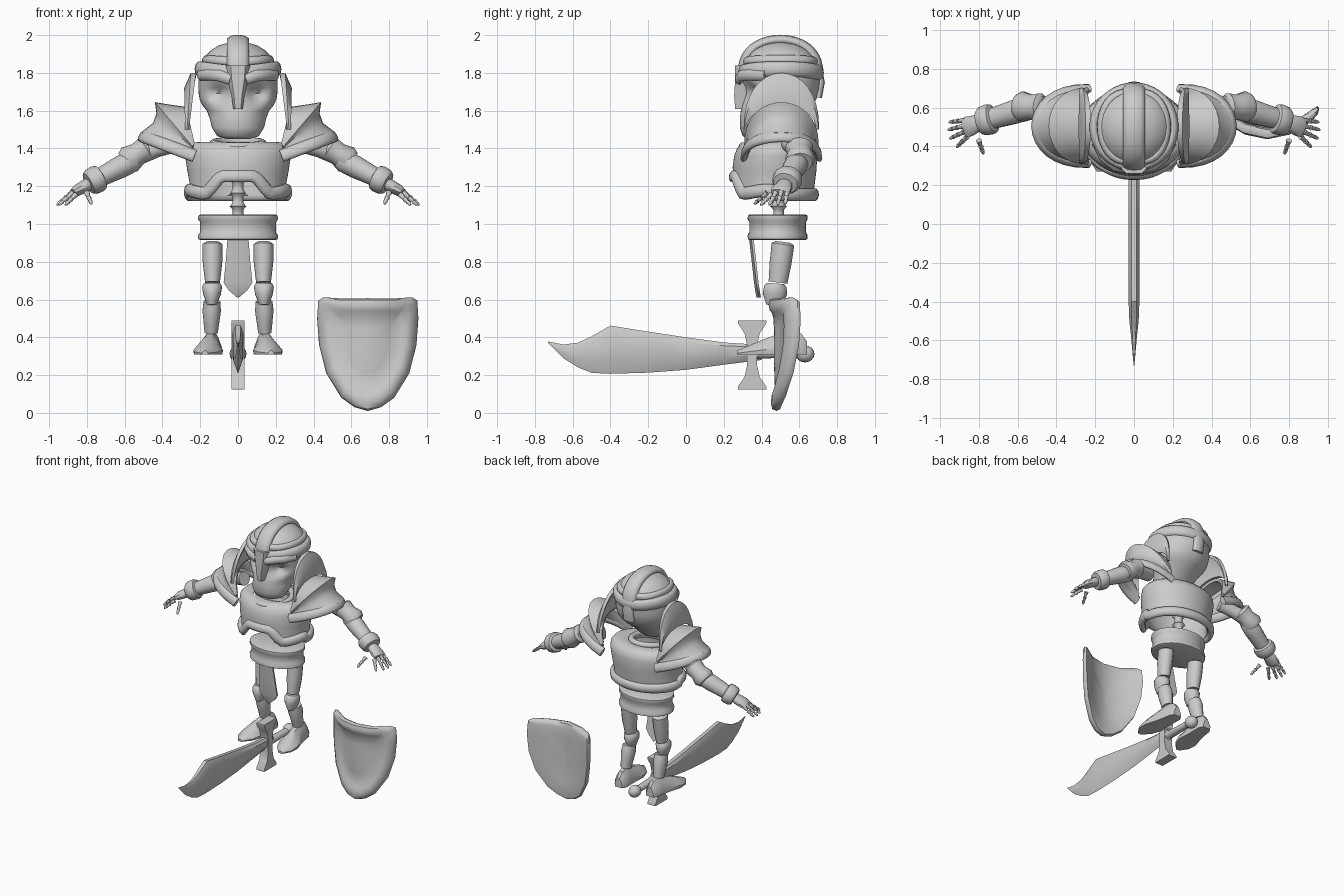
import bpy, bmesh
from math import sin, cos, pi, exp, radians
from mathutils import Vector as V

if "Cube" in bpy.data.objects:
    bpy.data.objects.remove(bpy.data.objects["Cube"])
grey = bpy.data.materials.new("plain grey")
grey.use_nodes = True
grey.diffuse_color = (0.6, 0.6, 0.6, 1)
grey.node_tree.nodes["Principled BSDF"].inputs["Base Color"].default_value = grey.diffuse_color


def finish(name, bm, thick=0, angle=45):
    bmesh.ops.recalc_face_normals(bm, faces=bm.faces)
    me = bpy.data.meshes.new(name)
    bm.to_mesh(me)
    bm.free()
    me.materials.append(grey)
    ob = bpy.data.objects.new(name, me)
    bpy.context.collection.objects.link(ob)
    bpy.ops.object.select_all(action="DESELECT")
    ob.select_set(True)
    bpy.context.view_layer.objects.active = ob
    if thick:
        mod = ob.modifiers.new("thickness", "SOLIDIFY")
        mod.thickness, mod.offset = thick, -1
        bpy.ops.object.modifier_apply(modifier=mod.name)
    bpy.ops.object.shade_smooth_by_angle(angle=radians(angle))
    return ob


def loft(name, rings, closed=True, caps=True, loop=False, thick=0, angle=45):
    """Skin a list of equal-length point rows."""
    bm = bmesh.new()
    rows = [[bm.verts.new(p) for p in r] for r in rings]
    n = len(rows[0])
    for a, b in zip(rows, rows[1:] + (rows[:1] if loop else [])):
        for i in range(n if closed else n - 1):
            j = (i + 1) % n
            bm.faces.new((a[i], a[j], b[j], b[i]))
    if caps and not loop:
        bm.faces.new(rows[0])
        bm.faces.new(rows[-1])
    return finish(name, bm, thick, angle)


def ring(c, u, v, n=16):
    return [V(c) + V(u) * cos(2 * pi * i / n) + V(v) * sin(2 * pi * i / n) for i in range(n)]


def flat_ring(z, rx, yf, yb, n=32):
    return ring((0, (yf + yb) / 2, z), (rx, 0, 0), (0, (yb - yf) / 2, 0), n)


def limb(name, a, b, stations, n=14, side=V((0, 1, 0))):
    """Tapered tube from a to b; stations are (position, width, depth)."""
    a, b = V(a), V(b)
    d = b - a
    u = d.cross(side).normalized()
    v = u.cross(d).normalized()
    return loft(name, [ring(a + d * t, u * w, v * h, n) for t, w, h in stations])


def sweep(name, path, out, along, closed=True, centre=None, n=10):
    """Rounded band on a path: 'out' half thickness, 'along' half width."""
    path, rows = [V(p) for p in path], []
    mid = V(centre) if centre else sum(path, V()) / len(path)
    for i, p in enumerate(path):
        q = path[(i + 1) % len(path)] if closed or i < len(path) - 1 else p
        o = path[i - 1] if closed or i else p
        t = (q - o).normalized()
        w = t.cross(p - mid).normalized()
        rows.append(ring(p, w.cross(t) * out, w * along, n))
    return loft(name, rows, loop=closed, angle=60)


def ball(name, c, r, n=16):
    bm = bmesh.new()
    bmesh.ops.create_uvsphere(bm, u_segments=n, v_segments=n // 2, radius=1)
    for v in bm.verts:
        v.co = V([c[k] + v.co[k] * r[k] for k in range(3)])
    return finish(name, bm)


def arch(x0, z0, x1, z1, ry, n=17):
    """Arch over the shoulder: ends at (x0, z0), apex at (x1, z1)."""
    pts = []
    for i in range(n):
        t = pi * i / (n - 1)
        s = sin(t) ** 0.85
        pts.append(V((x0 + (x1 - x0) * s, 0.505 - ry * cos(t), z0 + (z1 - z0) * s)))
    return pts


# Skull with sunken eye sockets
rows = [flat_ring(z, rx, yf, yb, 48) for z, rx, yf, yb in (
    (1.45, .06, .33, .42), (1.465, .11, .3, .48), (1.51, .138, .285, .53), (1.56, .15, .285, .58),
    (1.6, .165, .29, .64), (1.63, .19, .295, .67), (1.66, .203, .297, .69), (1.69, .208, .297, .7),
    (1.72, .21, .295, .71), (1.75, .21, .29, .71), (1.78, .21, .285, .715), (1.82, .212, .285, .715))]
for p in [p for r in rows for p in r if p.y < .5]:
    p.y += .07 * exp(-((abs(p.x) - .1) / .055) ** 2 - ((p.z - 1.69) / .045) ** 2)
    p.y += .02 * exp(-((abs(p.x) - .13) / .04) ** 2 - ((p.z - 1.58) / .03) ** 2)
loft("skull", rows, angle=60)

# Helmet
dome = [(1.8, 1), (1.84, .97), (1.88, .88), (1.92, .7), (1.945, .5), (1.96, .25), (1.965, .05)]
loft("helmet_dome", [flat_ring(z, .205 * k, .5 - .21 * k, .5 + .21 * k) for z, k in dome])
sweep("helmet_brim", [(.205 * cos(a), .5 + .205 * sin(a), 1.82 - .02 * abs(sin(a)) ** 3)
      for a in [2 * pi * i / 40 for i in range(40)]], .025, .042)
sweep("helmet_crest", [(0, .5 - .2 * cos(a), 1.79 + .185 * sin(a) ** .8)
      for a in [pi * i / 20 for i in range(21)]], .027, .06, False, (0, .5, 1.75))
for s in (1, -1):
    sweep("helmet_side_arc", [(s * .17 * sin(a) ** .7, .5 - .18 * cos(a), 1.86 + .01 * sin(a))
          for a in [pi * i / 16 for i in range(17)]], .02, .025, False, (0, .5, 1.8))
loft("nose_guard", [[(-w, y, z), (-w * .6, y - .025, z), (w * .6, y - .025, z), (w, y, z), (w, y + .05, z), (-w, y + .05, z)]
     for z, w, y in ((1.84, .065, .285), (1.76, .055, .285), (1.68, .035, .28), (1.61, .025, .285))])
for s in (1, -1):
    sweep("brow", [(s * x, y, z) for x, y, z in ((.04, .28, 1.765), (.1, .29, 1.785), (.16, .34, 1.79), (.2, .42, 1.79))],
          .02, .03, False, (0, .5, 1.78), 8)
sweep("helmet_back_strap", [(0, .7, 1.82), (0, .715, 1.75), (0, .7, 1.67)], .02, .045, False, (0, .5, 1.75))


# Breastplate, its hem lifting at the front
def hem(p):
    return .1 * max(0, min(1, (.17 - abs(p.x)) / .08)) if p.y < .47 else 0


rows = [flat_ring(z, rx, yf, yb, 64) for z, rx, yf, yb in (
    (1.15, .262, .25, .675), (1.2, .253, .25, .68), (1.28, .268, .247, .69), (1.36, .28, .255, .695),
    (1.4, .278, .27, .685), (1.43, .25, .3, .655), (1.435, .19, .34, .6), (1.42, .12, .38, .55))]
for r, k in zip(rows, (1, .6, .2)):
    for p in r:
        p.z += hem(p) * k
loft("breastplate", rows, caps=False, thick=.025)
path = flat_ring(1.155, .262, .252, .68, 64)
for p in path:
    p.z += hem(p) + .03 * (p.x / .27) ** 4 * (p.y < .45)
sweep("breastplate_hem", path, .024, .035, centre=(0, .47, 1.17))
sweep("neck_collar", [(.13 * cos(a), .44 + .14 * sin(a), 1.425 + .015 * sin(a))
      for a in [2 * pi * i / 28 for i in range(28)]], .022, .022)

# Spine
for z in (1.06, 1.13, 1.2, 1.27, 1.34):
    loft("vertebra", [flat_ring(z + dz, r, .49 - r, .49 + r, 12)
         for dz, r in ((-.035, .04), (-.015, .028), (.015, .028), (.035, .045))])

# Belt and hanging cloth
loft("belt", [flat_ring(z, rx, .485 - rx * .75, .485 + rx * .75) for z, rx in (
    (.915, .198), (.92, .21), (.94, .212), (.957, .2), (1.01, .2), (1.025, .212), (1.045, .21), (1.05, .198))])
loft("loincloth", [[(-w, y, z), (0, y - .012, z), (w, y, z), (w, y + .012, z), (-w, y + .012, z)]
     for z, w, y in ((.93, .055, .345), (.8, .065, .36), (.69, .076, .372), (.65, .05, .378), (.61, .004, .385))])

for s in (1, -1):
    side = "left_" if s > 0 else "right_"

    def at(x, y, z):
        return (s * x, y, z)

    # Shoulder armour
    loft(side + "pauldron", [[at(*p) for p in arch(*a)] for a in (
        (.23, 1.43, .275, 1.62, .185), (.235, 1.42, .36, 1.632, .193), (.24, 1.41, .44, 1.645, .198),
        (.24, 1.4, .432, 1.585, .185), (.24, 1.39, .45, 1.535, .185), (.24, 1.37, .515, 1.485, .195))],
        closed=False, caps=False, thick=.02, angle=35)
    sweep(side + "pauldron_rim", [at(*p) for p in arch(.23, 1.36, .505, 1.465, .195)], .02, .035, False,
          at(.25, .505, 1.3))
    loft(side + "neck_guard", [[at(*p) for p in arch(*a)] for a in (
        (.26, 1.5, .222, 1.8, .19), (.27, 1.5, .25, 1.8, .2), (.28, 1.5, .285, 1.72, .195), (.27, 1.5, .28, 1.62, .185))],
        closed=False, caps=False, thick=.02)

    # Arm
    limb(side + "upper_arm", at(.33, .55, 1.43), at(.52, .6, 1.37), ((0, .05, .05), (.5, .045, .045), (1, .055, .055)))
    limb(side + "elbow_guard", at(.47, .6, 1.41), at(.6, .605, 1.325),
         ((0, .05, .06), (.1, .068, .075), (.45, .06, .065), (.8, .075, .08), (1, .06, .065)))
    limb(side + "bracer", at(.54, .6, 1.345), at(.81, .52, 1.205), (
        (0, .05, .05), (.05, .06, .06), (.3, .06, .062), (.68, .05, .055), (.7, .068, .075), (.76, .073, .08),
        (.88, .07, .076), (.93, .06, .066), (.94, .035, .045)))
    limb(side + "palm", at(.775, .53, 1.22), at(.875, .495, 1.165),
         ((0, .03, .035), (.3, .034, .045), (.8, .03, .055), (1, .02, .05)), 10)

    # Fingers and thumb in separate bones
    digits = [((.87, .535, 1.17), (.955, .525, 1.105)), ((.875, .505, 1.17), (.96, .485, 1.1)),
              ((.875, .475, 1.165), (.95, .44, 1.1)), ((.86, .45, 1.155), (.915, .395, 1.1)),
              ((.8, .43, 1.165), (.775, .36, 1.105))]
    for a, b in digits:
        a, b = V(at(*a)), V(at(*b))
        for t0, t1, w in ((0, .42, .016), (.42, .72, .014), (.72, 1, .012)):
            limb(side + "finger_bone", a.lerp(b, t0), a.lerp(b, t1),
                 ((0, w, w), (.3, w * .8, w * .8), (.7, w * .7, w * .7), (1, w * .3, w * .3)), 8, V((1, 0, 1)))

    # Leg
    X = V((1, 0, 0))
    limb(side + "thigh", at(.135, .515, .905), at(.135, .487, .69),
         ((0, .04, .035), (.06, .06, .053), (.5, .058, .053), (1, .05, .04)), side=X)
    limb(side + "knee", at(.137, .475, .685), at(.138, .465, .57),
         ((0, .045, .045), (.15, .06, .054), (.5, .064, .048), (1, .04, .025)), side=X)
    limb(side + "shin", at(.138, .5, .59), at(.142, .535, .425),
         ((0, .05, .045), (.3, .058, .05), (.7, .05, .042), (1, .045, .036)), side=X)

    # Pointed, splayed shoe
    rows = []
    for x, y, w, h in ((.135, .64, .03, .07), (.135, .61, .048, .11), (.14, .55, .052, .125), (.148, .48, .06, .105),
                       (.158, .4, .075, .075), (.168, .33, .06, .045), (.175, .27, .015, .02)):
        rows.append([at(x + w * k, y, .31 + h * g) for k, g in (
            (-1, 0), (-1.05, .3), (-.7, .7), (-.3, 1), (.3, 1), (.7, .7), (1.05, .3), (1, 0))])
    loft(side + "shoe", rows, angle=35)

# Curved blade
blade = []
for y, z0, z1, w in ((.4, .28, .36, .028), (.2, .255, .373, .028), (0, .228, .4, .028), (-.2, .213, .43, .028),
                     (-.4, .207, .462, .028), (-.5, .212, .405, .024), (-.57, .24, .372, .016),
                     (-.65, .29, .362, .009), (-.73, .372, .378, .002)):
    d = z1 - z0
    blade.append([(0, y, z0), (w, y, z0 + d * .35), (w, y, z0 + d * .85), (w * .5, y, z1),
                  (-w * .5, y, z1), (-w, y, z0 + d * .85), (-w, y, z0 + d * .35)])
loft("sword_blade", blade, angle=30)

# Flared crossguard, grip and pommel
loft("sword_crossguard", [[(-.034, .35 - d, z), (.034, .35 - d, z), (.034, .35 + d, z), (-.034, .35 + d, z)]
     for z, d in ((.125, .075), (.14, .075), (.19, .04), (.25, .027), (.36, .027), (.42, .04), (.475, .075), (.49, .075))],
     angle=40)
limb("sword_grip", (0, .37, .315), (0, .62, .312), ((0, .035, .028), (.5, .03, .024), (1, .026, .024)))
ball("sword_pommel", (0, .63, .312), (.045, .05, .045))


# Bowed shield
def bow(x, z, lift):
    return (.687 + x, .455 + .13 * (abs(x) / .268) ** 2 + .06 * max(0, .25 - z) - lift, z)


half = [(0, .607), (.13, .605), (.235, .612), (.262, .595), (.268, .5), (.258, .36), (.22, .21), (.14, .08), (.07, .03), (0, .01)]
outline = half + [(-x, z) for x, z in half[-2:0:-1]]
rows = []
for k, lift in ((.15, -.04), (.6, -.04), (.85, -.04), (.97, -.03), (1, -.01), (.97, .012), (.88, .018),
                (.76, .012), (.68, -.008), (.4, -.01), (.15, -.01)):
    rows.append([bow(x * k, .34 + (z - .34) * k, lift) for x, z in outline])
loft("shield", rows, angle=50)
